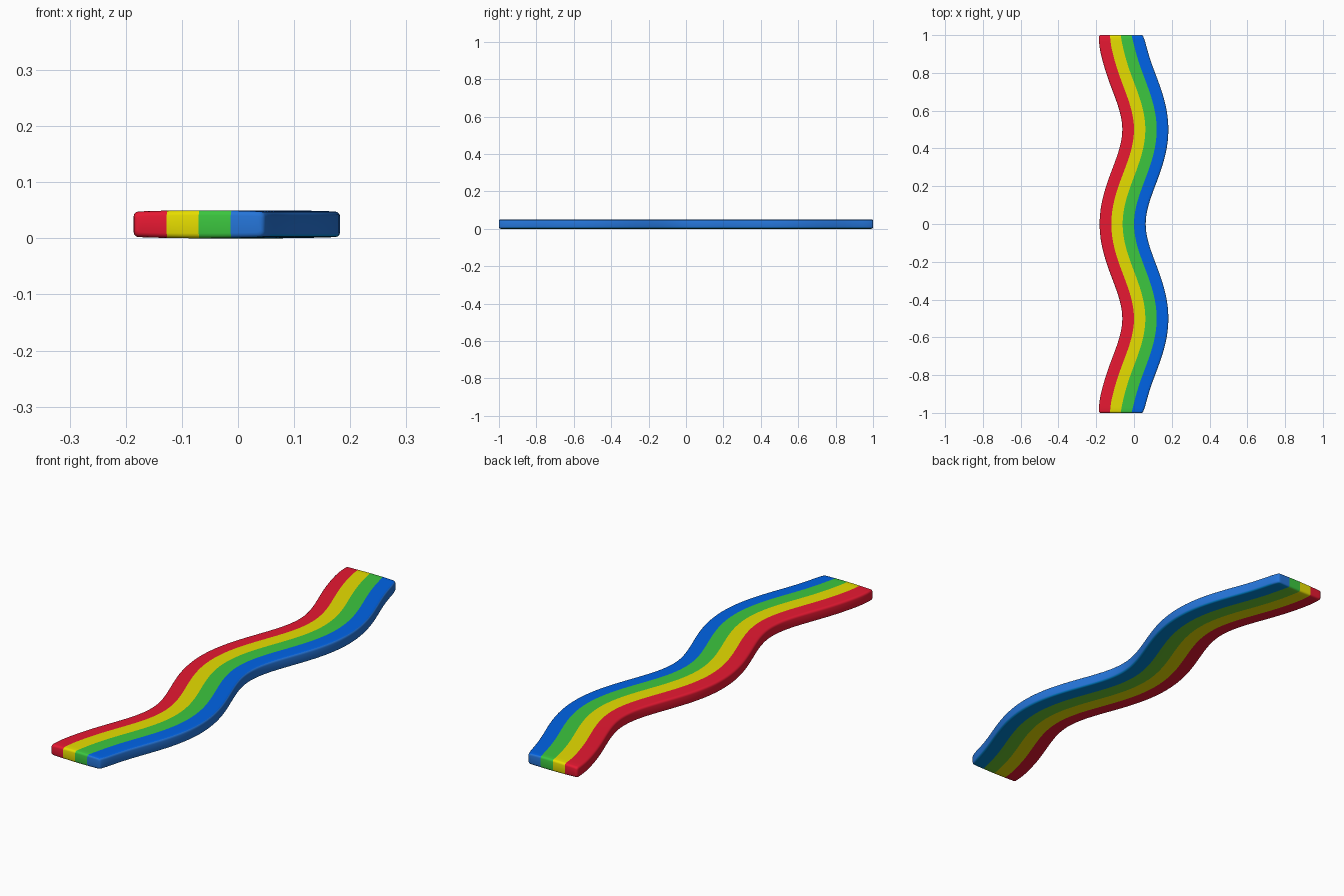
import bpy, bmesh, math

if "Cube" in bpy.data.objects:
    bpy.data.objects.remove(bpy.data.objects["Cube"])

HALF_W, B, MID = 0.122, 0.009, 0.025   # half width, edge rounding, mid height
STEPS = 96

COLOURS = [("red", (0.85, 0.010, 0.034)), ("yellow", (0.83, 0.76, 0.0)),
           ("green", (0.045, 0.57, 0.05)), ("blue", (0.0, 0.127, 0.80)),
           ("side_blue", (0.019, 0.18, 0.70)),
           ("underside_teal", (0.0, 0.24, 0.66)),
           ("underside_olive", (0.15, 0.56, 0.03))]


def centre(y):
    # wavy centre line, drifting slightly outward at the tips
    return -0.06 * math.cos(2 * math.pi * y) - 0.010 * max(0, (abs(y) - 0.85) / 0.15) ** 2


def slope(y):
    return 0.06 * 2 * math.pi * math.sin(2 * math.pi * y)


def taper(y):
    # the tips are slightly narrower
    return 1 - 0.05 * max(0, (abs(y) - 0.93) / 0.07) ** 2


def half_thickness(u):
    # gently crowned cross-section
    return 0.025 - 0.0025 * (u / HALF_W) ** 2


# Cross-section: stations across the width, rounded edges, closed ring
FLAT = HALF_W - B
stations = [-FLAT, -0.108, -0.09, -0.06, -0.03, 0, 0.03, 0.06, 0.09, 0.108, FLAT]
top = [(u, half_thickness(u)) for u in stations]
H = half_thickness(FLAT)
right = [(FLAT + B * math.sin(a), H - B + B * math.cos(a))
         for a in (math.radians(30), math.radians(60), math.radians(90))]
half = top + right
ring = half + [(u, -h) for u, h in reversed(half)]
left = [(-u, -h) for u, h in right]
ring += left + [(u, -h) for u, h in reversed(left)]

# Rows along the length, with rounded tips given as (y, inset)
tip = [(1 - B + B * math.sin(math.radians(a)), B * (1 - math.cos(math.radians(a))))
       for a in (30, 60, 90)]
rows = [(-y, i) for y, i in reversed(tip)]
rows += [(-(1 - B) + 2 * (1 - B) * i / STEPS, 0) for i in range(STEPS + 1)]
rows += tip


def band(us):
    m = sum(us) / len(us)
    return max(0, min(3, int((m + 0.12) / 0.06)))


bm = bmesh.new()
loops = []
for y, inset in rows:
    s = slope(y)
    n = math.hypot(1, s)
    loop = []
    for u, h in ring:
        uu = u * taper(y)
        if abs(u) > 0.1:
            uu -= math.copysign(inset * 0.7, u)
        hh = h * (1 - inset / 0.025)
        loop.append(bm.verts.new((centre(y) + uu / n, y - uu * s / n, MID + hh)))
    loops.append(loop)

N = len(ring)
for a, b in zip(loops, loops[1:]):
    for j in range(N):
        k = (j + 1) % N
        f = bm.faces.new((a[j], a[k], b[k], b[j]))
        f.material_index = band([ring[j][0], ring[k][0]])

# End caps split into columns so the stripes wrap round
T, R = len(top), len(right)
for loop in (loops[0], loops[-1]):
    low = list(reversed(loop[T + 2 * R:2 * T + 2 * R]))
    for i in range(T - 1):
        f = bm.faces.new((loop[i], loop[i + 1], low[i + 1], low[i]))
        f.material_index = band(stations[i:i + 2])
    f = bm.faces.new(loop[T - 1:T + 2 * R + 1])
    f.material_index = 3
    f = bm.faces.new(loop[2 * T + 2 * R - 1:] + [loop[0]])
    f.material_index = 0

bmesh.ops.recalc_face_normals(bm, faces=bm.faces)

# Blue sides and the underside use their own shades
for f in bm.faces:
    f.normal_update()
    if f.normal.z < -0.7:
        f.material_index = {3: 5, 2: 6}.get(f.material_index, f.material_index)
    elif f.material_index == 3 and f.normal.z < 0.8:
        f.material_index = 4

mesh = bpy.data.meshes.new("wavy_striped_ribbon")
bm.to_mesh(mesh)
bm.free()
for name, rgb in COLOURS:
    m = bpy.data.materials.new(name)
    m.diffuse_color = (*rgb, 1)
    m.use_nodes = True
    m.node_tree.nodes["Principled BSDF"].inputs["Base Color"].default_value = m.diffuse_color
    mesh.materials.append(m)

ob = bpy.data.objects.new("wavy_striped_ribbon", mesh)
bpy.context.collection.objects.link(ob)
bpy.context.view_layer.objects.active = ob
ob.select_set(True)
bpy.ops.object.shade_smooth_by_angle(angle=math.radians(40))
